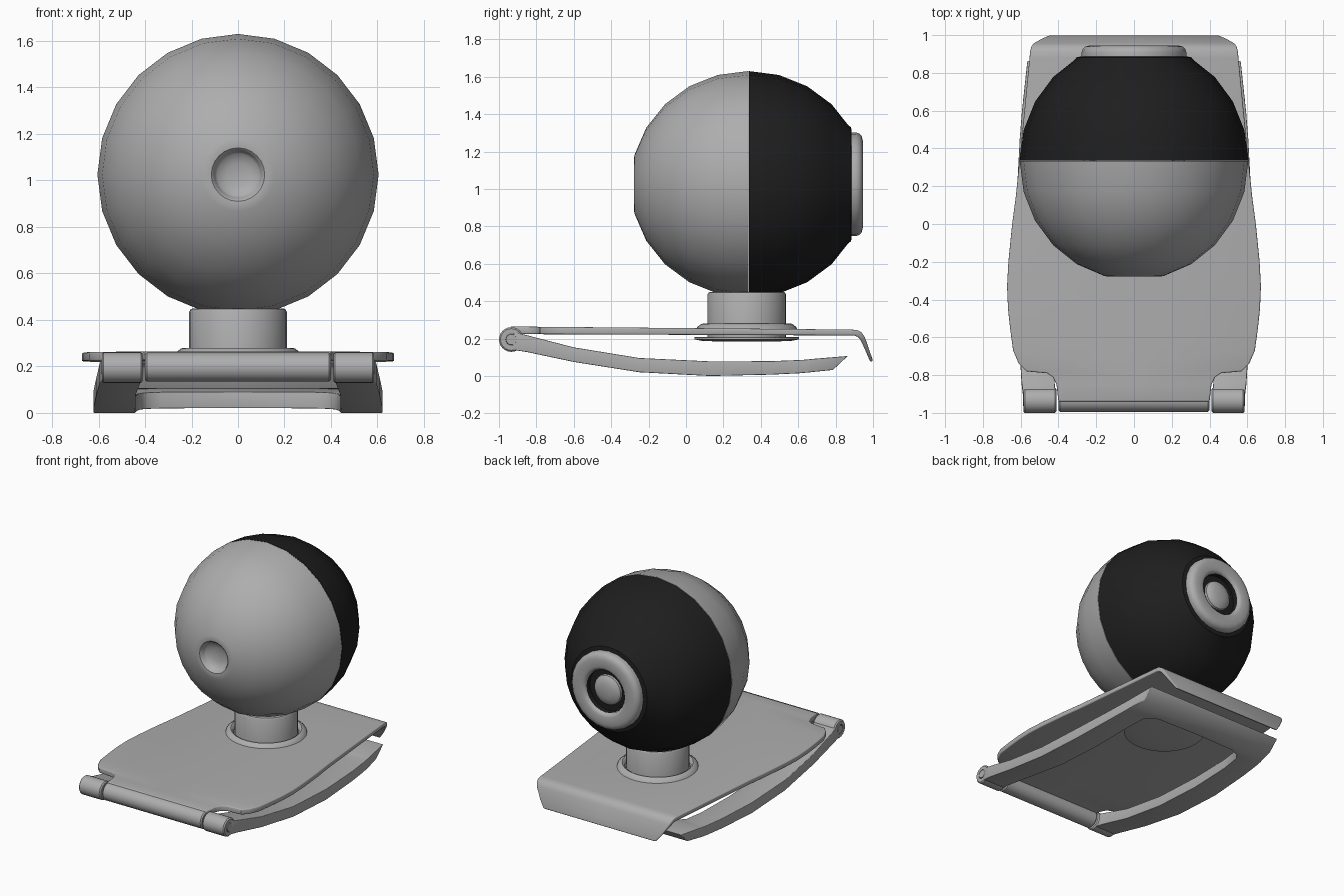
import bpy, bmesh, math
from mathutils import Vector


def material(name, v):
    m = bpy.data.materials.new(name)
    m.diffuse_color = (v, v, v, 1)
    return m


GREY = material("silver grey", 0.42)
BLACK = material("matte black", 0.013)


def finish(name, bm, mat, bevel=0, segments=3, mirror=False, angle=38):
    bmesh.ops.recalc_face_normals(bm, faces=bm.faces)
    me = bpy.data.meshes.new(name)
    bm.to_mesh(me)
    bm.free()
    me.materials.append(mat)
    ob = bpy.data.objects.new(name, me)
    bpy.context.collection.objects.link(ob)
    bpy.ops.object.select_all(action='DESELECT')
    ob.select_set(True)
    bpy.context.view_layer.objects.active = ob
    if mirror:
        ob.modifiers.new("mirror", 'MIRROR')
    if bevel:
        b = ob.modifiers.new("bevel", 'BEVEL')
        b.width, b.segments = bevel, segments
        b.limit_method, b.angle_limit = 'ANGLE', math.radians(40)
    if ob.modifiers:
        bpy.ops.object.convert(target='MESH')
    bpy.ops.object.shade_smooth_by_angle(angle=math.radians(angle))
    return ob


def revolve(name, profile, centre, axis, mat, n=24):
    """Spin (radius, distance) points around the x, y or z axis."""
    bm = bmesh.new()
    rings = []
    for r, d in profile:
        ring = []
        for i in range(n if r > 0 else 1):
            a = 2 * math.pi * i / n
            s, c = r * math.sin(a), r * math.cos(a)
            p = {'x': (d, s, c), 'y': (s, d, c), 'z': (s, c, d)}[axis]
            ring.append(bm.verts.new(Vector(centre) + Vector(p)))
        rings.append(ring)
    for a, b in zip(rings, rings[1:]):
        for i in range(n):
            j = (i + 1) % n
            vs = [a[i % len(a)], a[j % len(a)], b[j % len(b)], b[i % len(b)]]
            bm.faces.new(list(dict.fromkeys(vs)))
    return finish(name, bm, mat)


def loft(name, rows, mat, bevel):
    """Mirrored slab; rows are (inner x, outer x, top y, top z, bottom y, bottom z)."""
    bm = bmesh.new()
    rings = [[bm.verts.new(p) for p in ((xi, yt, zt), (xo, yt, zt), (xo, yb, zb), (xi, yb, zb))]
             for xi, xo, yt, zt, yb, zb in rows]
    bm.faces.new(rings[0])
    bm.faces.new(rings[-1])
    for a, b in zip(rings, rings[1:]):
        for i in range(4):
            j = (i + 1) % 4
            if all(v.co.x < 1e-6 for v in (a[i], a[j], b[j], b[i])):
                continue  # leave the mirror plane open
            bm.faces.new((a[i], a[j], b[j], b[i]))
    return finish(name, bm, mat, bevel, mirror=True)


def arc(a0, a1, step, sign):
    return [(0.605 * math.sin(math.radians(a)), sign * 0.63 * math.cos(math.radians(a)))
            for a in range(a0, a1 + 1, step)]


C = (0, 0.333, 1.025)

# front half of the ball with a dished button
revolve("front_shell",
        [(0, -0.555), (0.05, -0.56), (0.09, -0.572), (0.1, -0.585), (0.105, -0.602), (0.115, -0.611), (0.13, -0.612)]
        + arc(15, 90, 15, -1) + [(0.605, -0.003), (0.58, -0.003), (0, -0.003)], C, 'y', GREY)

# back half of the ball, flattened behind the lens
back = arc(30, 90, 15, 1)[::-1]
revolve("back_shell", [(0, 0.004), (0.58, 0.004), (0.605, 0.004)] + back[1:-1]
        + [(0.315, 0.535), (0.305, 0.549), (0.285, 0.553), (0, 0.553)], C, 'y', BLACK)

# lens ring, dark well and lens
revolve("lens_ring", [(0.155, 0.55), (0.155, 0.594), (0.163, 0.606), (0.18, 0.612), (0.235, 0.612),
                      (0.258, 0.606), (0.272, 0.592), (0.277, 0.575), (0.277, 0.55)], C, 'y', GREY)
revolve("lens_well", [(0, 0.556), (0.152, 0.556), (0.152, 0.594)], C, 'y', BLACK)
revolve("lens", [(0.11, 0.55), (0.105, 0.57), (0.085, 0.585), (0.05, 0.594), (0, 0.598)], C, 'y', GREY)

# neck, collar and the disc under the plate
revolve("neck", [(0, 0.2), (0.21, 0.2), (0.21, 0.435), (0.203, 0.447), (0.19, 0.45), (0, 0.45)],
        (0, 0.325, 0), 'z', GREY, 32)
revolve("collar", [(0.2, 0.24), (0.275, 0.24), (0.265, 0.262), (0.245, 0.277), (0.235, 0.28),
                   (0.222, 0.272), (0.215, 0.255)], (0, 0.325, 0), 'z', GREY, 32)
revolve("under_disc", [(0, 0.183), (0.15, 0.184), (0.24, 0.188), (0.28, 0.196), (0.28, 0.207), (0.2, 0.21),
                       (0.2, 0.23), (0, 0.23)], (0, 0.325, 0), 'z', GREY, 32)

# top plate: outline stations (y, half width), then the folded lip at the back
outline = [(-0.94, 0.4), (-0.85, 0.41), (-0.81, 0.43), (-0.79, 0.46), (-0.78, 0.57), (-0.74, 0.61),
           (-0.67, 0.64), (-0.56, 0.655), (-0.45, 0.667), (-0.33, 0.672), (-0.2, 0.665), (0, 0.645), (0.15, 0.625),
           (0.35, 0.605), (0.6, 0.58), (0.88, 0.553)]
rows = [(0, w, y, 0.256 - 0.009 * y, y, 0.22 - 0.004 * y) for y, w in outline]
rows += [(0, 0.55, 0.915, 0.246, 0.9, 0.216), (0, 0.545, 0.94, 0.232, 0.92, 0.208),
         (0, 0.535, 0.957, 0.205, 0.935, 0.19), (0, 0.49, 0.983, 0.13, 0.962, 0.13),
         (0, 0.45, 1.0, 0.08, 0.985, 0.076)]
loft("top_plate", rows, GREY, 0.011)

# rolled front edge of the plate
roll = [(0, -0.4), (0.055, -0.4), (0.063, -0.392), (0.063, 0.392), (0.055, 0.4), (0, 0.4)]
revolve("front_roll", roll, (0, -0.932, 0.197), 'x', GREY)

# hinge barrels and pins
for side, label in ((-1, "left"), (1, "right")):
    revolve(label + "_hinge_barrel", [(0, -0.088), (0.058, -0.088), (0.066, -0.08), (0.066, 0.08), (0.058, 0.088),
                                      (0.034, 0.088), (0.034, 0.08), (0.03, 0.08), (0.028, 0.09), (0, 0.09)]
            if side > 0 else
            [(0, -0.09), (0.028, -0.09), (0.03, -0.08), (0.034, -0.08), (0.034, -0.088), (0.058, -0.088),
             (0.066, -0.08), (0.066, 0.08), (0.058, 0.088), (0, 0.088)],
            (side * 0.498, -0.934, 0.195), 'x', GREY)

# curved U-shaped clip: side arms joined by a bar at the back
loft("clip_arm", [(0.415, 0.585, -0.92, 0.235, -0.93, 0.14), (0.42, 0.595, -0.84, 0.215, -0.85, 0.128),
                  (0.44, 0.61, -0.6, 0.153, -0.6, 0.075), (0.44, 0.622, -0.25, 0.096, -0.25, 0.02),
                  (0.44, 0.622, 0.13, 0.078, 0.13, 0.0), (0.435, 0.605, 0.45, 0.079, 0.45, 0.007),
                  (0.42, 0.593, 0.6, 0.085, 0.6, 0.014), (0.39, 0.589, 0.635, 0.087, 0.635, 0.017),
                  (0.33, 0.587, 0.66, 0.089, 0.66, 0.019), (0, 0.586, 0.665, 0.09, 0.665, 0.02),
                  (0, 0.565, 0.865, 0.107, 0.785, 0.032)], GREY, 0.014)
